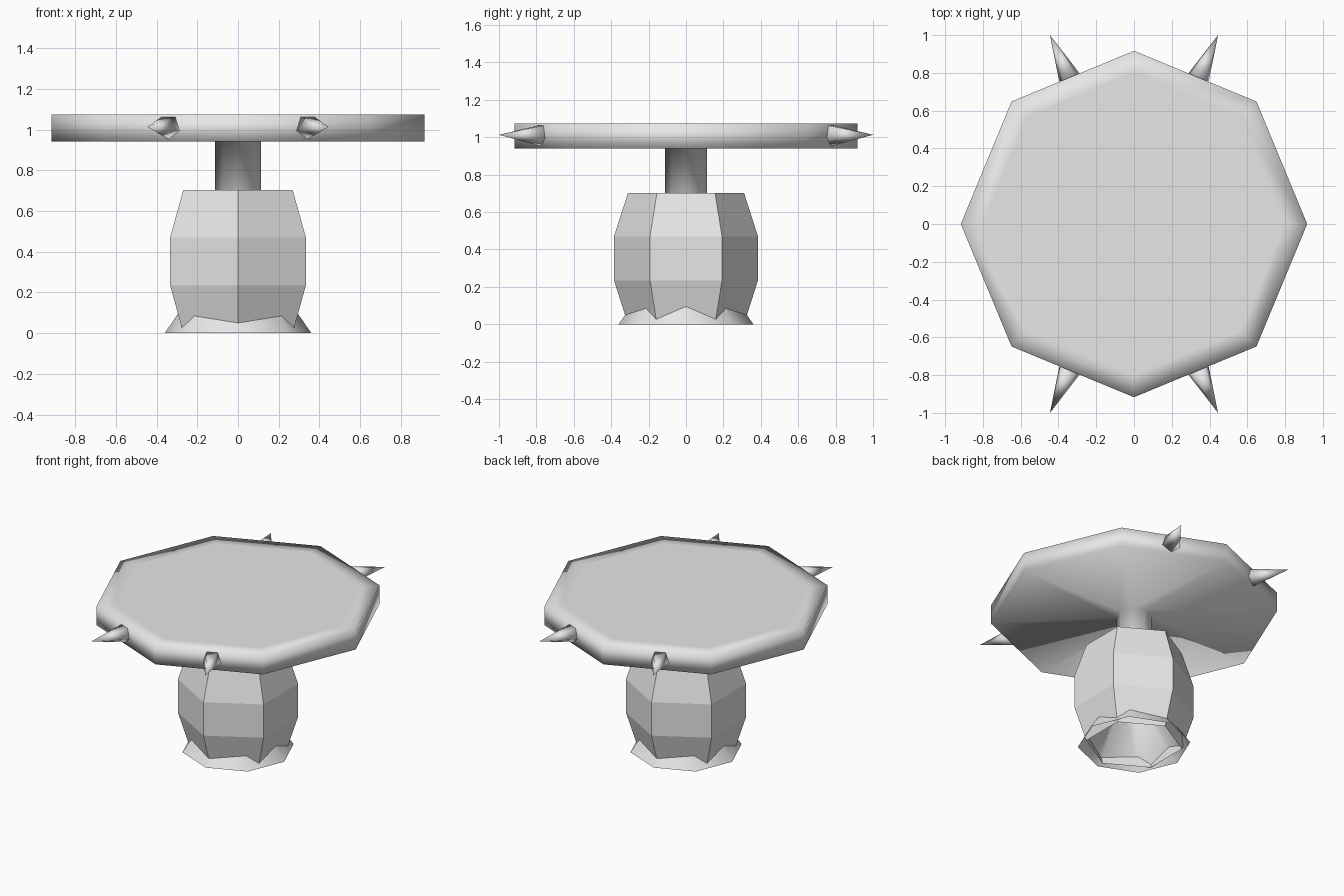
import bpy, bmesh, math
from mathutils import Vector

if "Cube" in bpy.data.objects:
    bpy.data.objects.remove(bpy.data.objects["Cube"])

grey = bpy.data.materials.new("plain grey")
grey.diffuse_color = (0.8, 0.8, 0.8, 1)
grey.use_nodes = True
grey.node_tree.nodes["Principled BSDF"].inputs["Base Color"].default_value = grey.diffuse_color


def finish(bm, name, smooth):
    bmesh.ops.recalc_face_normals(bm, faces=bm.faces)
    for f in bm.faces:
        f.smooth = smooth
    me = bpy.data.meshes.new(name)
    bm.to_mesh(me)
    bm.free()
    me.materials.append(grey)
    ob = bpy.data.objects.new(name, me)
    bpy.context.collection.objects.link(ob)
    return ob


def lathe(name, profile, sides, start, smooth):
    """Turn (radius, z) pairs around z, open below and capped above."""
    bm = bmesh.new()
    rings = []
    for r, z in profile:
        rings.append([bm.verts.new((r * math.cos(start + math.tau * i / sides),
                                    r * math.sin(start + math.tau * i / sides), z))
                      for i in range(sides)])
    for a, b in zip(rings, rings[1:]):
        for i in range(sides):
            j = (i + 1) % sides
            bm.faces.new((a[i], a[j], b[j], b[i]))
    cap = bm.faces.new(rings[-1])
    cap_normal_up = cap.calc_area() > 0
    return finish(bm, name, smooth)


def spike(name, sx, sy):
    """Five-sided spike, base slightly sunk in the rim."""
    base = Vector((0.333, 0.757, 1.013))
    tip = Vector((0.445, 1.0, 1.013))
    side = Vector((math.cos(math.radians(22.5)), -math.sin(math.radians(22.5)), 0))
    up = Vector((0, 0, 1))
    bm = bmesh.new()
    flip = lambda p: bm.verts.new((p.x * sx, p.y * sy, p.z))
    ring = []
    for i in range(5):
        a = -math.pi / 2 + math.tau * i / 5
        ring.append(flip(base + 0.066 * (side * math.cos(a) + up * math.sin(a))))
    top = flip(tip)
    for i in range(5):
        bm.faces.new((ring[i], ring[(i + 1) % 5], top))
    bm.faces.new(ring)
    return finish(bm, name, True)


# Flared foot, column and round top as one smooth eight-sided turning
lathe("table_top_and_column",
      [(0.36, 0), (0.113, 0.36), (0.113, 0.94), (0.917, 0.94),
       (0.917, 1.073), (0.80, 1.073)], 8, 0, True)

# Faceted six-sided barrel around the column
lathe("barrel_body",
      [(0.31, 0), (0.385, 0.235), (0.385, 0.47), (0.31, 0.703)],
      6, math.pi / 2, False)

# Four spikes on the front and back rim
for sx, sn in ((-1, "left"), (1, "right")):
    for sy, yn in ((-1, "front"), (1, "back")):
        spike(f"spike_{yn}_{sn}", sx, sy)
